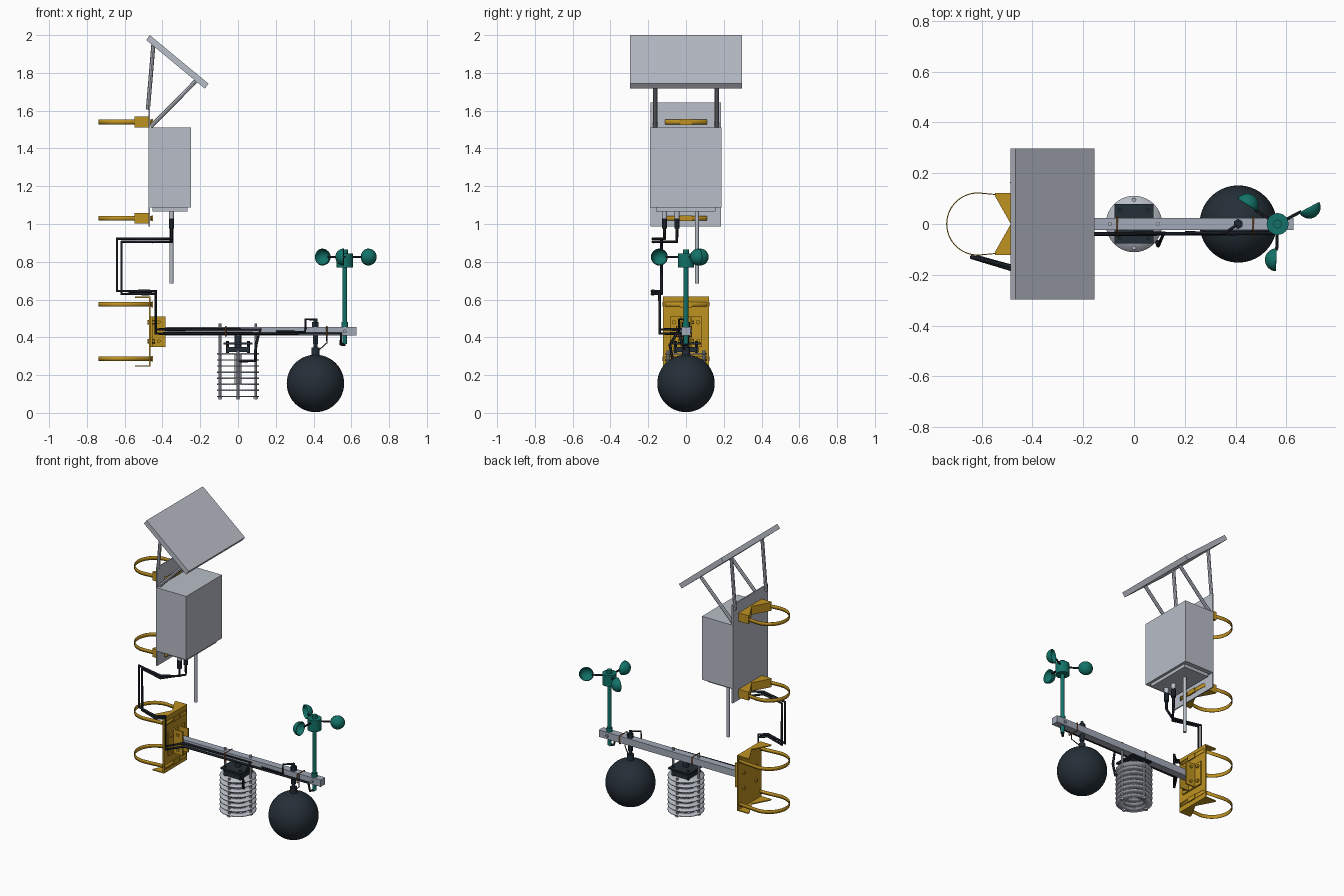
import bpy, bmesh, math
from mathutils import Vector, Matrix

if "Cube" in bpy.data.objects:
    bpy.data.objects.remove(bpy.data.objects["Cube"])


def material(name, col):
    m = bpy.data.materials.new(name)
    m.use_nodes = True
    m.diffuse_color = (*col, 1)
    m.node_tree.nodes["Principled BSDF"].inputs["Base Color"].default_value = (*col, 1)
    return m


GREY = material("light grey", (0.48, 0.51, 0.57))
STEEL = material("steel blue grey", (0.36, 0.40, 0.48))
YELLOW = material("mustard yellow", (0.52, 0.29, 0.016))
TEAL = material("teal", (0.006, 0.17, 0.14))
BLACK = material("blue black", (0.018, 0.028, 0.038))
CABLE = material("cable black", (0.010, 0.013, 0.019))
ORANGE = material("tie orange", (0.35, 0.10, 0.02))


def finish(name, bm, mat, smooth=False, thick=0):
    bmesh.ops.recalc_face_normals(bm, faces=bm.faces)
    me = bpy.data.meshes.new(name)
    bm.to_mesh(me)
    bm.free()
    me.materials.append(mat)
    ob = bpy.data.objects.new(name, me)
    bpy.context.collection.objects.link(ob)
    if thick:
        mod = ob.modifiers.new("thickness", "SOLIDIFY")
        mod.thickness, mod.offset = thick, 0
    if smooth:
        bpy.ops.object.select_all(action="DESELECT")
        ob.select_set(True)
        bpy.context.view_layer.objects.active = ob
        bpy.ops.object.shade_smooth_by_angle()
    return ob


def box(name, x, y, z, mat):
    bm = bmesh.new()
    size = [b - a for a, b in (x, y, z)]
    mid = [(a + b) / 2 for a, b in (x, y, z)]
    bmesh.ops.create_cube(bm, size=1, matrix=Matrix.Translation(mid) @ Matrix.Diagonal((*size, 1)))
    return finish(name, bm, mat)


def rod(name, p, q, r, mat, seg=16):
    p, q = Vector(p), Vector(q)
    d = q - p
    place = Matrix.Translation((p + q) / 2) @ d.to_track_quat("Z", "Y").to_matrix().to_4x4()
    bm = bmesh.new()
    bmesh.ops.create_cone(bm, cap_ends=True, segments=seg, radius1=r, radius2=r, depth=d.length, matrix=place)
    return finish(name, bm, mat, seg > 6)


def prism(name, pts, lo, hi, mat, axis="Z"):
    # Extrude a flat outline: XY along Z, or XZ along Y
    to3d = (lambda a, b, h: (a, b, h)) if axis == "Z" else (lambda a, b, h: (a, h, b))
    bm = bmesh.new()
    face = bm.faces.new([bm.verts.new(to3d(a, b, lo)) for a, b in pts])
    top = bmesh.ops.extrude_face_region(bm, geom=[face])
    move = Vector(to3d(0, 0, hi - lo))
    bmesh.ops.translate(bm, vec=move, verts=[v for v in top["geom"] if isinstance(v, bmesh.types.BMVert)])
    return finish(name, bm, mat)


def cable(name, pts, r, mat=CABLE):
    cu = bpy.data.curves.new(name, "CURVE")
    cu.dimensions = "3D"
    cu.bevel_depth, cu.bevel_resolution, cu.use_fill_caps = r, 2, True
    sp = cu.splines.new("POLY")
    sp.points.add(len(pts) - 1)
    for pt, co in zip(sp.points, pts):
        pt.co = (*co, 1)
    cu.materials.append(mat)
    ob = bpy.data.objects.new(name, cu)
    bpy.context.collection.objects.link(ob)
    bpy.ops.object.select_all(action="DESELECT")
    ob.select_set(True)
    bpy.context.view_layer.objects.active = ob
    bpy.ops.object.convert(target="MESH")


def strap(name, z):
    # Pole band: round at the back, straight ends passing the mounting plate
    pts = [(-0.615 + 0.122 * math.cos(a), 0.122 * math.sin(a))
           for a in (math.radians(85 + 190 * i / 32) for i in range(33))]
    pts += [(-0.457, -0.108), (-0.457, 0.108)]
    bm = bmesh.new()
    rows = [[bm.verts.new((x, y, z + s)) for x, y in pts] for s in (-0.012, 0.012)]
    for i in range(len(pts)):
        j = (i + 1) % len(pts)
        bm.faces.new((rows[0][i], rows[0][j], rows[1][j], rows[1][i]))
    finish(name, bm, YELLOW, True, 0.004)
    box(name + "_buckle", (-0.458, -0.45), (-0.032, 0.032), (z - 0.015, z + 0.015), YELLOW)


def notched(name, z0, z1, tip, root, notch):
    prism(name, [(root, -0.122), (root, 0.122), (tip, 0.122), (tip, 0.11),
                 (notch, 0), (tip, -0.11), (tip, -0.122)], z0, z1, YELLOW)


# Solar panel and its struts
prism("solar_panel", [(-0.467, 2.0), (-0.486, 1.974), (-0.176, 1.717), (-0.156, 1.743)],
      -0.297, 0.297, GREY, "Y")
for side, y in (("left", 0.163), ("right", -0.163)):
    rod(side + "_rear_strut", (-0.448, y, 1.95), (-0.477, y, 1.605), 0.011, GREY, 8)
    rod(side + "_front_strut", (-0.225, y, 1.755), (-0.462, y, 1.515), 0.011, GREY, 8)

# Equipment box
box("equipment_box", (-0.466, -0.249), (-0.19, 0.187), (1.087, 1.51), GREY)
box("box_bottom_lip", (-0.452, -0.267), (-0.16, 0.157), (1.066, 1.087), GREY)
box("box_back_plate", (-0.474, -0.466), (-0.187, 0.184), (0.987, 1.643), GREY)
rod("antenna", (-0.352, 0.058, 0.685), (-0.352, 0.058, 1.07), 0.010, GREY)
for i, y in enumerate((-0.114, -0.048)):
    rod(f"cable_gland_{i}", (-0.352, y, 1.03), (-0.352, y, 1.068), 0.014, GREY)
    rod(f"cable_plug_{i}", (-0.352, y, 0.975), (-0.352, y, 1.035), 0.014, CABLE)

# Pole clamps
for i, z in enumerate((1.54, 1.03)):
    notched(f"box_clamp_{i}", z - 0.028, z + 0.028, -0.547, -0.474, -0.485)
    strap(f"box_strap_{i}", z)
for i, z in enumerate((0.574, 0.287)):
    strap(f"arm_strap_{i}", z)

# Lower bracket holding the arm
box("bracket_plate", (-0.470, -0.462), (-0.122, 0.122), (0.245, 0.615), YELLOW)
for i, z in enumerate((0.245, 0.608)):
    notched(f"bracket_flange_{i}", z, z + 0.007, -0.545, -0.465, -0.485)
box("arm_mount_base", (-0.462, -0.452), (-0.085, 0.085), (0.35, 0.51), YELLOW)
for side, s in (("left", 1), ("right", -1)):
    box(side + "_arm_mount_cheek", (-0.455, -0.385), tuple(sorted((s * 0.025, s * 0.033))), (0.35, 0.51), YELLOW)
    for z in (0.38, 0.48):
        rod(side + "_mount_bolt", (-0.48, s * 0.063, z), (-0.44, s * 0.063, z), 0.012, YELLOW, 6)
        rod(side + "_cheek_bolt", (-0.42, s * 0.03, z), (-0.42, s * 0.042, z), 0.010, YELLOW, 6)

# Horizontal arm
box("arm", (-0.45, 0.627), (-0.024, 0.024), (0.41, 0.455), STEEL)
rod("arm_bolt", (0.565, -0.032, 0.432), (0.565, 0.032, 0.432), 0.010, STEEL, 6)

# Radiation shield with stacked rings
for i in range(8):
    z = 0.087 + 0.0322 * i
    bm = bmesh.new()
    inner = 0.06 if i < 7 else 0.001
    loops = [[bm.verts.new((r * math.cos(a), r * math.sin(a), z))
              for a in (math.tau * k / 40 for k in range(40))] for r in (inner, 0.111)]
    for k in range(40):
        n = (k + 1) % 40
        bm.faces.new((loops[0][k], loops[0][n], loops[1][n], loops[1][k]))
    finish(f"shield_plate_{i}", bm, GREY, True, 0.007)
for i, (x, y, top) in enumerate(((-0.095, 0, 0.472), (0.094, 0, 0.472), (0, 0.094, 0.33), (0, -0.094, 0.33))):
    rod(f"shield_rod_{i}", (x, y, 0.07), (x, y, top), 0.008, GREY, 10)
    rod(f"shield_nut_{i}", (x, y, 0.073), (x, y, 0.084), 0.013, GREY, 6)
rod("air_sensor", (0, 0, 0.15), (0, 0, 0.31), 0.018, GREY)
box("shield_mount", (-0.06, 0.06), (-0.065, 0.065), (0.322, 0.348), BLACK)
box("shield_mount_plate", (-0.077, 0.077), (-0.077, 0.079), (0.362, 0.372), BLACK)
for x in (-0.055, 0.055):
    for y in (-0.055, 0.055):
        rod("shield_mount_post", (x, y, 0.315), (x, y, 0.38), 0.008, BLACK, 8)
rod("mount_stem", (0, 0, 0.34), (0, 0, 0.415), 0.018, BLACK)

# Black globe sensor
bm = bmesh.new()
bmesh.ops.create_uvsphere(bm, u_segments=40, v_segments=24, radius=0.152,
                          matrix=Matrix.Translation((0.41, 0, 0.156)))
finish("globe", bm, BLACK, True)
for name, z0, z1, r, seg in (("collar", 0.30, 0.345, 0.021, 16), ("stem", 0.34, 0.50, 0.010, 16),
                             ("lower_nut", 0.365, 0.41, 0.016, 6), ("upper_nut", 0.455, 0.482, 0.020, 6)):
    rod("globe_" + name, (0.41, 0, z0), (0.41, 0, z1), r, BLACK, seg)

# Wind speed sensor
HUB = Vector((0.565, 0, 0.825))
rod("wind_pole", (0.565, 0, 0.365), (0.565, 0, 0.78), 0.013, TEAL)
rod("wind_pole_collar", (0.565, 0, 0.455), (0.565, 0, 0.48), 0.018, TEAL)
rod("wind_hub", (0.565, 0, 0.77), (0.565, 0, 0.845), 0.043, TEAL, 24)
rod("wind_hub_cap", (0.565, 0, 0.845), (0.565, 0, 0.865), 0.017, TEAL)
for i, deg in enumerate((28, 148, 268)):
    a = math.radians(deg)
    out = Vector((math.cos(a), math.sin(a), 0))
    bulge = Vector((math.sin(a), -math.cos(a), 0))
    rod(f"wind_arm_{i}", HUB, HUB + out * 0.105, 0.006, BLACK, 8)
    bm = bmesh.new()
    bmesh.ops.create_uvsphere(bm, u_segments=24, v_segments=16, radius=0.043)
    bmesh.ops.delete(bm, geom=[v for v in bm.verts if v.co.z < -0.001], context="VERTS")
    turn = bulge.to_track_quat("Z", "Y").to_matrix().to_4x4()
    bmesh.ops.transform(bm, matrix=Matrix.Translation(HUB + out * 0.141) @ turn, verts=bm.verts)
    finish(f"wind_cup_{i}", bm, TEAL, True, 0.004)

# Cables from the box along the arm
def box_cable(name, y, x, z1, z2, zarm, tail):
    cable(name, [(-0.352, y, 0.99), (-0.352, y, z1), (-0.45, -0.175, z1), (x, -0.13, z1), (x, -0.13, z2),
                 (-0.48, -0.18, z2), (-0.435, -0.14, z2), (-0.435, -0.14, zarm),
                 (-0.37, -0.042, zarm)] + tail, 0.008)


box_cable("shield_cable", -0.114, -0.64, 0.922, 0.645, 0.442,
          [(0.118, -0.036, 0.442), (0.095, -0.085, 0.36), (0.09, -0.07, 0.275), (0.01, -0.01, 0.275)])
box_cable("wind_cable", -0.048, -0.617, 0.906, 0.63, 0.42,
          [(0.545, -0.036, 0.42), (0.545, -0.02, 0.362), (0.565, 0, 0.362)])
cable("globe_cable", [(0.2, -0.034, 0.43), (0.357, -0.036, 0.43), (0.357, -0.036, 0.495),
                      (0.41, 0, 0.495)], 0.006)
cable("globe_wire", [(0.47, -0.028, 0.45), (0.47, -0.028, 0.37), (0.42, 0, 0.325)], 0.003)

# Cable ties round the arm
for i, x in enumerate((-0.065, 0.47)):
    cable(f"cable_tie_{i}", [(x, -0.05, 0.405), (x, -0.05, 0.459), (x, 0.028, 0.459),
                             (x, 0.028, 0.405), (x, -0.05, 0.405)], 0.003, ORANGE)
